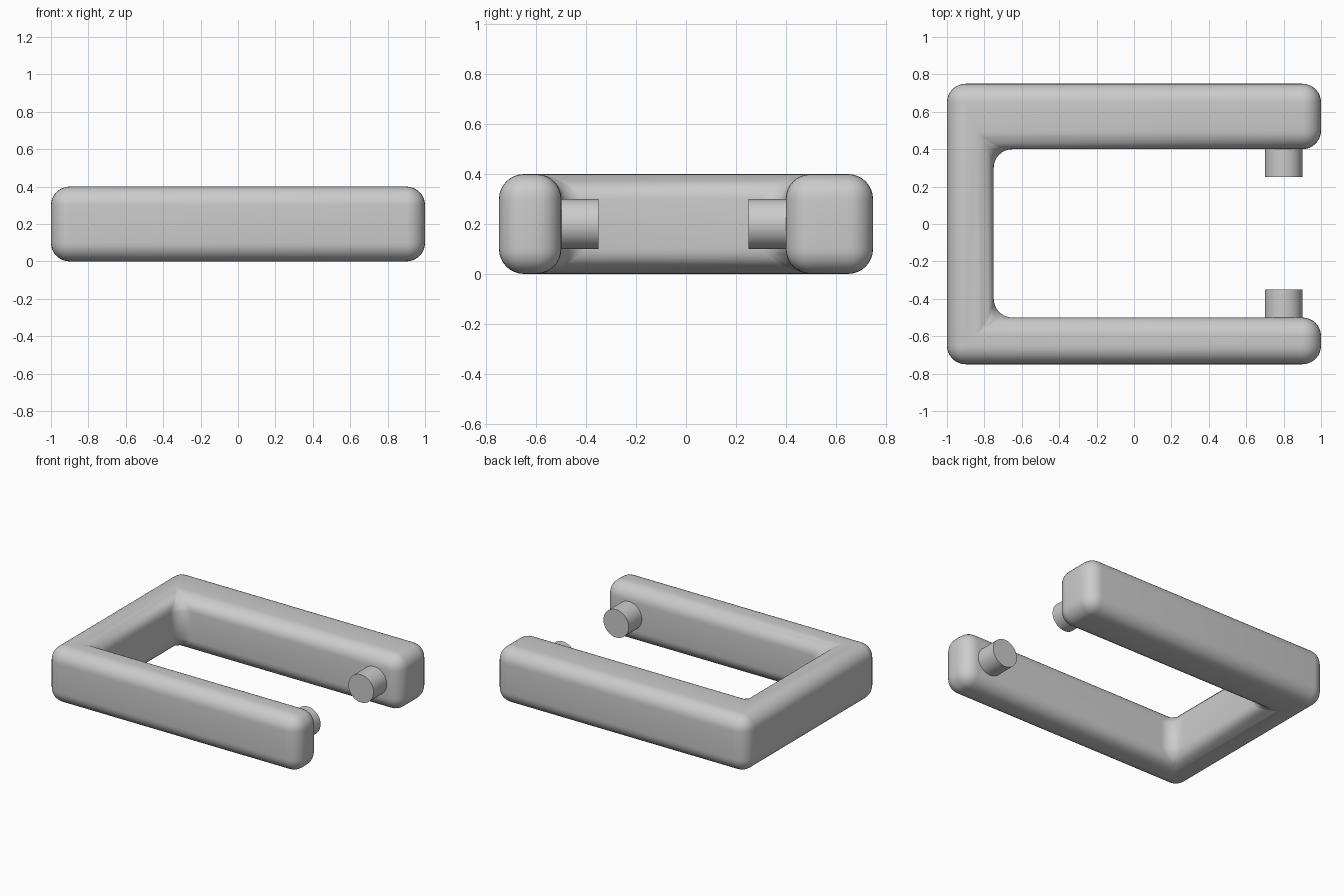
import bpy, bmesh, math

cube = bpy.data.objects.get("Cube")
if cube:
    bpy.data.objects.remove(cube, do_unlink=True)

grey = bpy.data.materials.new("plain grey")
grey.use_nodes = True
colour = (0.6, 0.6, 0.6, 1)
grey.diffuse_color = colour
grey.node_tree.nodes["Principled BSDF"].inputs["Base Color"].default_value = colour

HEIGHT, ROUND = 0.4, 0.1


def smooth(obj):
    bpy.ops.object.select_all(action='DESELECT')
    obj.select_set(True)
    bpy.context.view_layer.objects.active = obj
    bpy.ops.object.shade_smooth_by_angle(angle=math.radians(35))


# U-shaped frame: extruded outline with every edge rounded
outline = [(-1, -0.75), (1, -0.75), (1, -0.5), (-0.75, -0.5),
           (-0.75, 0.4), (1, 0.4), (1, 0.75), (-1, 0.75)]
bm = bmesh.new()
base = bm.faces.new([bm.verts.new((x, y, 0)) for x, y in outline])
top = bmesh.ops.extrude_face_region(bm, geom=[base])["geom"]
bmesh.ops.translate(bm, vec=(0, 0, HEIGHT),
                    verts=[v for v in top if isinstance(v, bmesh.types.BMVert)])
bmesh.ops.recalc_face_normals(bm, faces=bm.faces)
bmesh.ops.bevel(bm, geom=list(bm.edges), offset=ROUND, segments=8, profile=0.5,
                affect='EDGES', clamp_overlap=True)
mesh = bpy.data.meshes.new("frame")
bm.to_mesh(mesh)
bm.free()
frame = bpy.data.objects.new("frame", mesh)
bpy.context.collection.objects.link(frame)
mesh.materials.append(grey)
smooth(frame)


# Pins facing each other on the inner sides of the arms
def pin(name, y_tip, y_arm):
    root = y_arm + math.copysign(0.05, y_arm)
    bpy.ops.mesh.primitive_cylinder_add(
        vertices=48, radius=0.1, depth=abs(root - y_tip),
        location=(0.8, (root + y_tip) / 2, HEIGHT / 2),
        rotation=(math.pi / 2, 0, 0))
    obj = bpy.context.object
    obj.name = name
    obj.data.materials.append(grey)
    smooth(obj)


pin("front_pin", -0.35, -0.5)
pin("back_pin", 0.25, 0.4)
